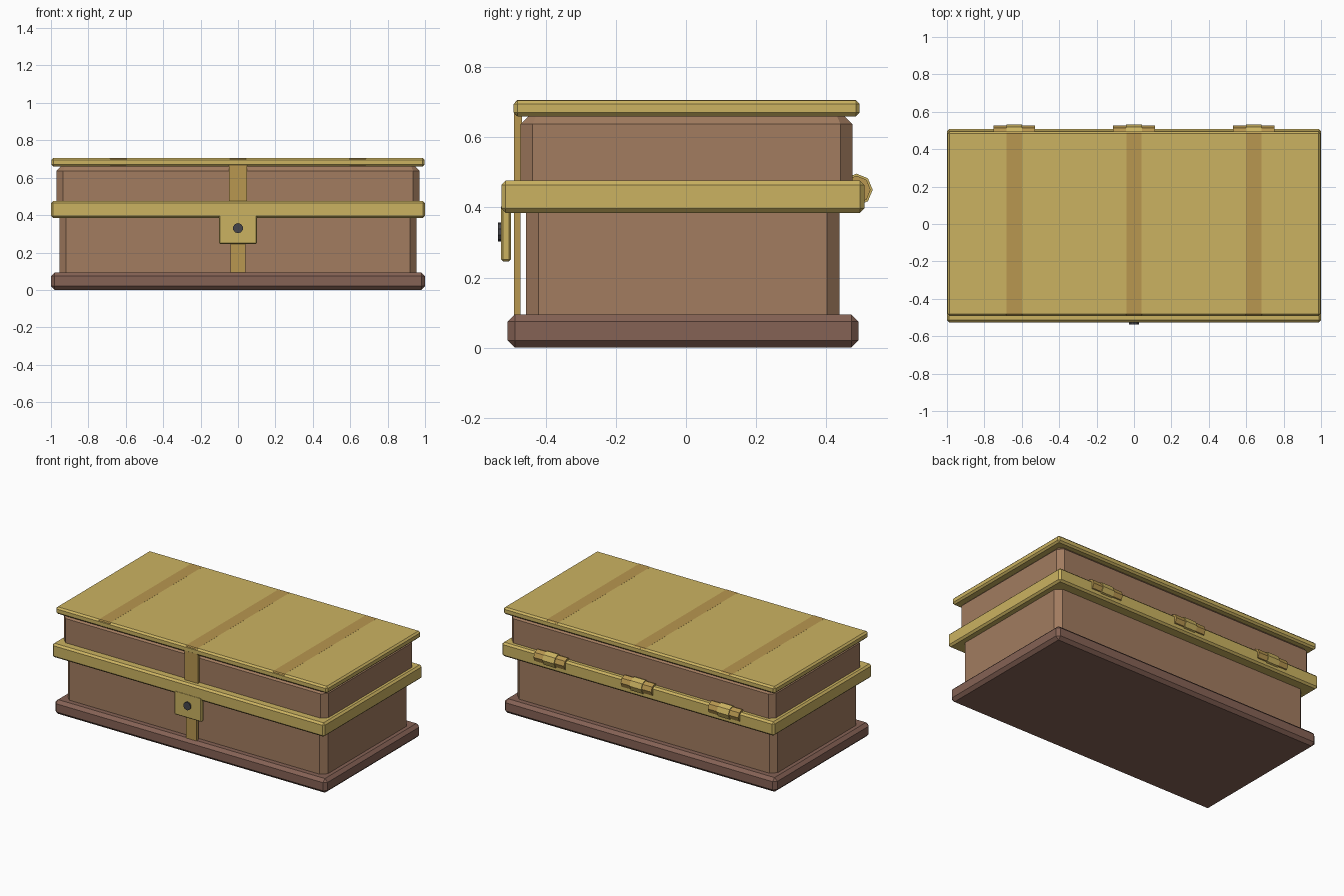
import bpy, bmesh, math
from mathutils import Matrix

if "Cube" in bpy.data.objects:
    bpy.data.objects.remove(bpy.data.objects["Cube"])


def material(name, rgb):
    m = bpy.data.materials.new(name)
    m.diffuse_color = (*rgb, 1)
    m.use_nodes = True
    m.node_tree.nodes["Principled BSDF"].inputs["Base Color"].default_value = m.diffuse_color
    return m


WOOD = material("wood", (0.36, 0.20, 0.115))
DARK_WOOD = material("dark_wood", (0.235, 0.122, 0.09))
BRASS = material("brass", (0.60, 0.45, 0.12))
OLD_BRASS = material("old_brass", (0.48, 0.31, 0.08))
IRON = material("iron", (0.06, 0.06, 0.07))


def finish(name, bm, mat):
    bmesh.ops.recalc_face_normals(bm, faces=bm.faces)
    mesh = bpy.data.meshes.new(name)
    bm.to_mesh(mesh)
    bm.free()
    mesh.materials.append(mat)
    ob = bpy.data.objects.new(name, mesh)
    bpy.context.collection.objects.link(ob)
    return ob


def is_vertical(e):
    d = e.verts[0].co - e.verts[1].co
    return abs(d.z) > 1e-4 and abs(d.x) + abs(d.y) < 1e-5


def box(name, x, y, z, mat, bevel=0, corner=0, top=0):
    """Box from ranges; bevel = all edges, corner = upright edges, top = upper rim."""
    bm = bmesh.new()
    bmesh.ops.create_cube(bm, size=1)
    for v in bm.verts:
        for i, r in enumerate((x, y, z)):
            v.co[i] = r[0] if v.co[i] < 0 else r[1]

    def cut(edges, width):
        if width:
            bmesh.ops.bevel(bm, geom=edges, offset=width, segments=1,
                            profile=0.5, affect='EDGES', clamp_overlap=True)

    cut(bm.edges[:], bevel)
    cut([e for e in bm.edges if is_vertical(e)], corner)
    cut([e for e in bm.edges if all(v.co.z > z[1] - 1e-4 for v in e.verts)], top)
    return finish(name, bm, mat)


def rod(name, centre, radius, length, axis, sides, mat):
    bm = bmesh.new()
    bmesh.ops.create_cone(bm, cap_ends=True, segments=sides,
                          radius1=radius, radius2=radius, depth=length)
    turn = Matrix.Rotation(math.pi / 2, 4, 'Y' if axis == 'X' else 'X')
    bmesh.ops.transform(bm, matrix=Matrix.Translation(centre) @ turn, verts=bm.verts)
    return finish(name, bm, mat)


# Wooden body and lid, with plinth
box("plinth", (-1, 1), (-0.508, 0.491), (0, 0.094), DARK_WOOD, bevel=0.02)
box("chest_body", (-0.955, 0.955), (-0.456, 0.438), (0.08, 0.40), WOOD, corner=0.036)
box("lid_body", (-0.97, 0.97), (-0.471, 0.474), (0.46, 0.659), WOOD, corner=0.034, top=0.022)

# Brass rim and top plate
box("middle_rim", (-1, 1), (-0.526, 0.508), (0.384, 0.476), BRASS, bevel=0.012)
box("top_plate", (-0.998, 0.998), (-0.491, 0.495), (0.659, 0.705), BRASS, bevel=0.011)

# Flat straps let into the top plate
for i, cx in enumerate((-0.64, 0, 0.64)):
    box(f"top_strap_{i}", (cx - 0.047, cx + 0.047), (-0.488, 0.49), (0.66, 0.7052), OLD_BRASS, bevel=0.006)

# Front straps and lock
box("lid_strap", (-0.048, 0.048), (-0.49, -0.468), (0.46, 0.67), OLD_BRASS)
box("body_strap", (-0.039, 0.039), (-0.49, -0.471), (0.09, 0.40), OLD_BRASS)
box("lock_plate", (-0.101, 0.101), (-0.527, -0.499), (0.246, 0.408), BRASS, bevel=0.006)
rod("keyhole_stud", (0, -0.526, 0.33), 0.027, 0.02, 'Y', 10, IRON)

# Three hinges on the back: a long barrel with a thicker middle knuckle
for i, cx in enumerate((-0.64, 0, 0.64)):
    rod(f"hinge_barrel_{i}", (cx, 0.486, 0.45), 0.04, 0.224, 'X', 8, OLD_BRASS)
    rod(f"hinge_knuckle_{i}", (cx, 0.486, 0.45), 0.046, 0.085, 'X', 8, BRASS)
